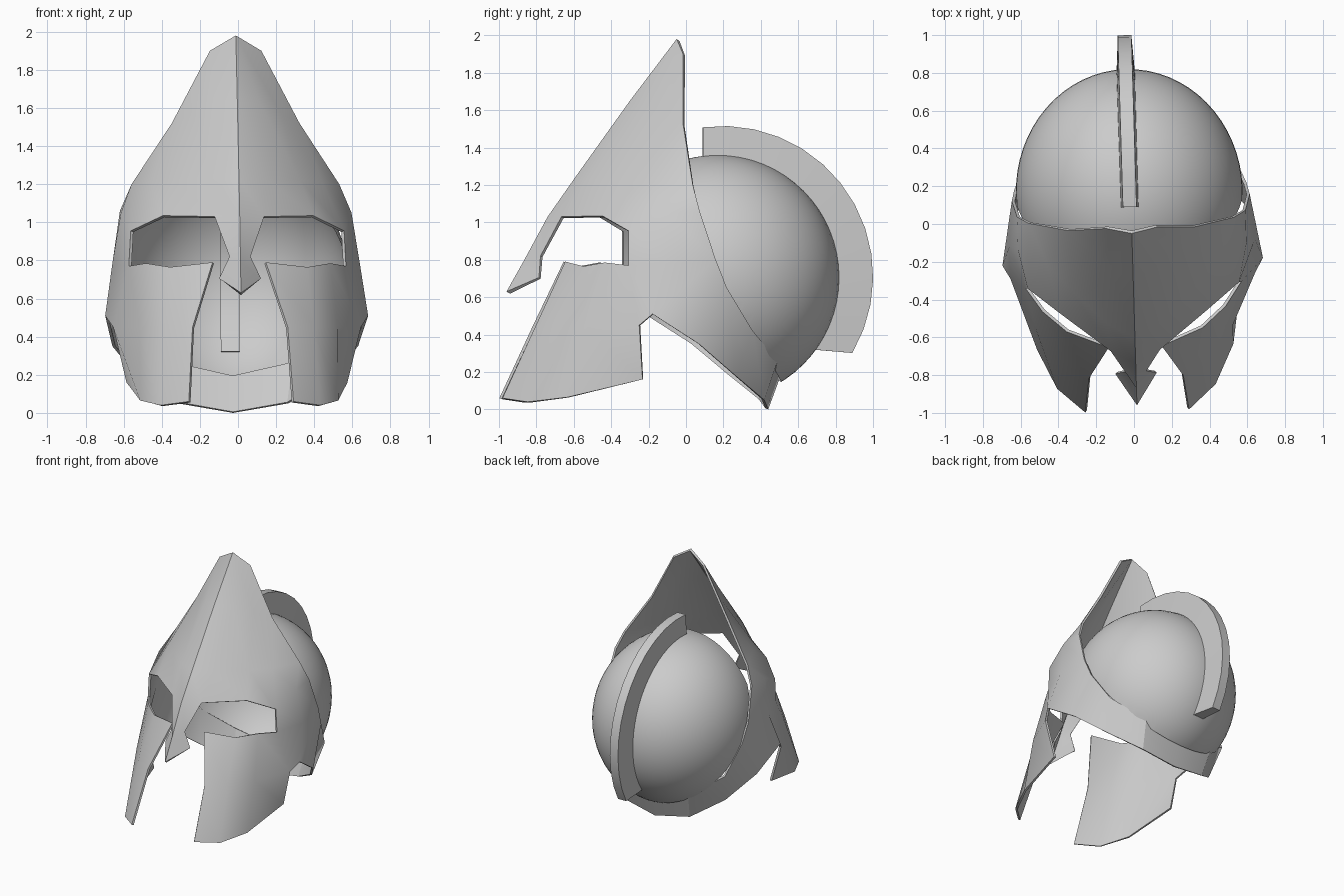
import bpy, bmesh, math
from mathutils import Matrix, Vector

if "Cube" in bpy.data.objects:
    bpy.data.objects.remove(bpy.data.objects["Cube"])


def finish(name, bm, thickness=0.0, shift=-0.02):
    """Turn a bmesh into a shaded object, with the slight twist all parts share."""
    me = bpy.data.meshes.new(name)
    bm.to_mesh(me)
    bm.free()
    ob = bpy.data.objects.new(name, me)
    bpy.context.collection.objects.link(ob)
    bpy.ops.object.select_all(action='DESELECT')
    ob.select_set(True)
    bpy.context.view_layer.objects.active = ob
    if thickness:
        mod = ob.modifiers.new("thickness", 'SOLIDIFY')
        mod.thickness = thickness
        mod.use_even_offset = True
        bpy.ops.object.modifier_apply(modifier=mod.name)
    bpy.ops.object.shade_smooth_by_angle(angle=math.radians(30))
    ob.location.x = shift
    ob.rotation_euler.z = 0.03
    return ob


def bridge(bm, upper, lower):
    """Join two rows of points (front to back) with faces on both sides of the helmet."""
    for i in range(len(upper) - 1):
        loop = [upper[i], lower[i], lower[i + 1], upper[i + 1]]
        pts = list(dict.fromkeys(loop))
        if len(pts) < 3:
            continue
        bm.faces.new([bm.verts.new(p) for p in pts])
        bm.faces.new([bm.verts.new((-x, y, z)) for x, y, z in reversed(pts)])


# Face mask rows, right half, each running from the centre ridge to the rear edge
a0, a1 = (0, -.05, 1.98), (.135, -.02, 1.9)
b_end, c_end = (.335, -.025, 1.52), (.545, .02, 1.2)
peak = [a0, a0, a1, a1, a1, a1]
upper_brow = [(0, -.3, 1.65), (.12, -.23, 1.63), (.23, -.12, 1.58), b_end, b_end, b_end]
brow = [(0, -.6, 1.23), (.14, -.53, 1.23), (.33, -.34, 1.22), (.45, -.2, 1.21), c_end, c_end]
eye_top = [(0, -.74, 1.03), (.13, -.67, 1.03), (.395, -.46, 1.035),
           (.56, -.325, .955), (.605, -.12, 1.05), (.605, .055, 1.06)]
nose = [(0, -.87, .79), (.055, -.78, .82)]
nose_tip = [(0, -.96, .63), (.11, -.79, .705)]
eye_bottom = [(.14, -.65, .79), (.36, -.56, .765), (.485, -.45, .785),
              (.57, -.325, .77), (.65, -.1, .78), (.63, .14, .8)]
cheek = [(.25, -.81, .45), (.39, -.72, .45), (.52, -.55, .45), (.65, -.27, .45)]
cheek_bottom = [(.275, -.99, .06), (.42, -.86, .04), (.52, -.65, .065), (.58, -.25, .16)]
neck_top = [eye_bottom[5], (.615, .2, .65), (.555, .34, .42), (.32, .48, .26), (0, .51, .19)]
neck_bottom = [(.69, -.2, .51), (.645, .05, .35), (.5, .25, .18), (.29, .41, .05), (0, .44, 0)]

bm = bmesh.new()
for up, low in [
    (peak, upper_brow), (upper_brow, brow), (brow, eye_top),          # tall forehead
    (eye_top[:2], nose), (nose, nose_tip),                            # nose guard
    (eye_top[3:], eye_bottom[3:]),                                    # temple
    (eye_bottom[:4], cheek), (cheek, cheek_bottom),                   # cheek plate
    (eye_bottom[3:], [cheek[3], neck_bottom[0], neck_bottom[0]]),     # beside the ear notch
    (neck_top, neck_bottom),                                          # neck band
]:
    bridge(bm, up, low)
bmesh.ops.remove_doubles(bm, verts=bm.verts, dist=0.0005)
finish("face_mask", bm, thickness=0.016, shift=-0.013)

# Skull dome, open at the front and underneath
bm = bmesh.new()
bmesh.ops.create_uvsphere(bm, u_segments=64, v_segments=32, radius=1,
                          matrix=Matrix.Translation((0, .17, .705)) @ Matrix.Diagonal((.6, .65, .655, 1)))
for point, normal in [((0, -.04, .7), (0, -1, 0)), ((0, .48, .19), (0, -.61, -.39))]:
    bmesh.ops.bisect_plane(bm, geom=bm.verts[:] + bm.edges[:] + bm.faces[:],
                           plane_co=point, plane_no=Vector(normal).normalized(), clear_outer=True)
finish("skull_dome", bm)

# Crest: a bar swept round the back of the dome, sunk slightly into it
bm = bmesh.new()
rings = []
steps = 13
profile = [(-.05, .59, 100.3, -41), (.05, .59, 100.3, -41),     # x, radius, start and end angle
           (.036, .805, 97.5, -30.5), (-.036, .805, 97.5, -30.5)]
for i in range(steps + 1):
    ring = []
    for x, r, start, end in profile:
        t = math.radians(start + (end - start) * i / steps)
        ring.append(bm.verts.new((x, .195 + r * math.cos(t), .71 + r * math.sin(t))))
    rings.append(ring)
for p, q in zip(rings, rings[1:]):
    for k in range(4):
        bm.faces.new([p[k], p[(k + 1) % 4], q[(k + 1) % 4], q[k]])
bm.faces.new(rings[0][::-1])
bm.faces.new(rings[-1])
bmesh.ops.recalc_face_normals(bm, faces=bm.faces)
finish("crest", bm)
